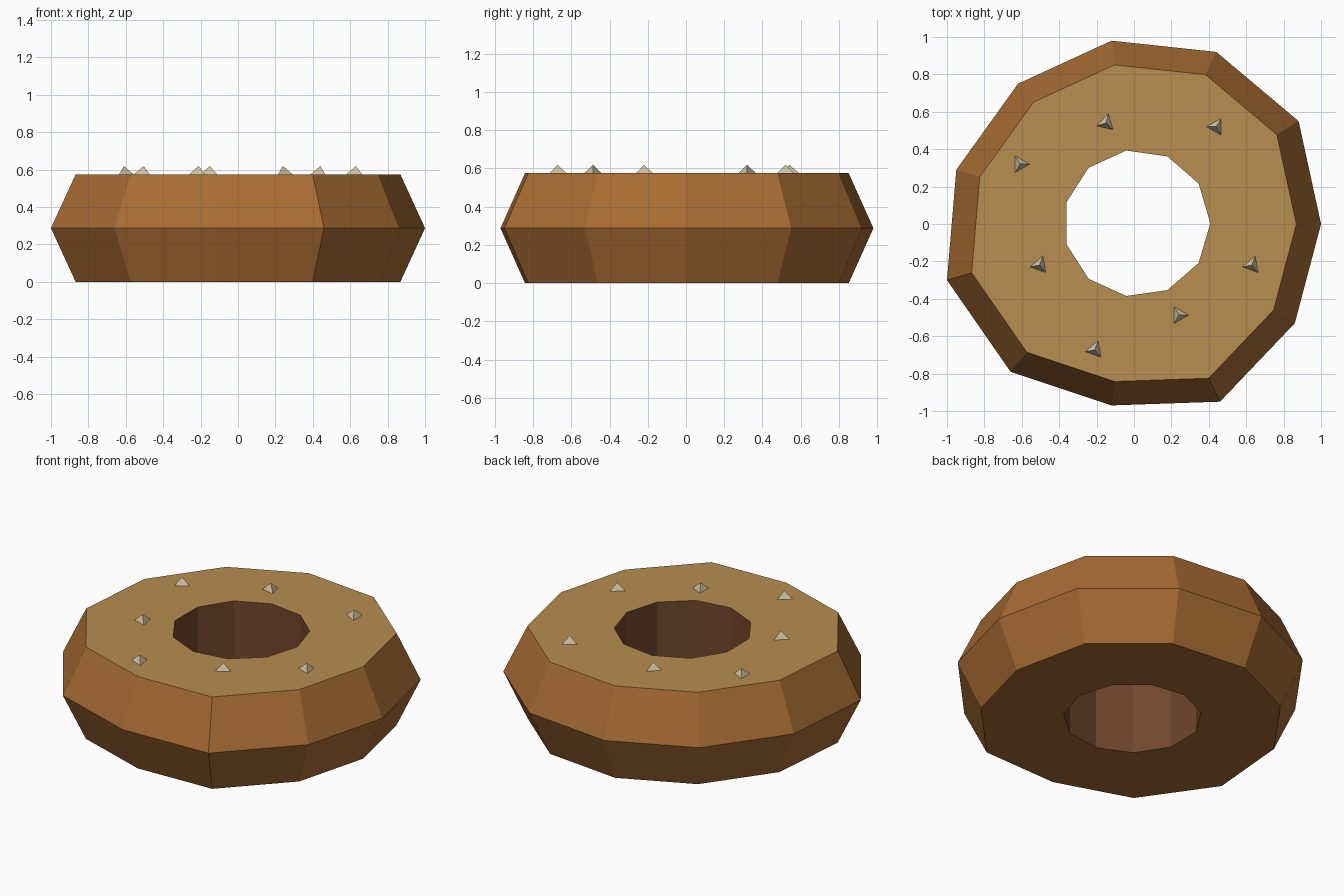
import bpy, bmesh
from math import cos, sin, tau, radians

cube = bpy.data.objects.get("Cube")
if cube:
    bpy.data.objects.remove(cube, do_unlink=True)


def srgb(r, g, b):
    return tuple(((c / 255 + 0.055) / 1.055) ** 2.4 for c in (r, g, b)) + (1.0,)


def material(name, color):
    m = bpy.data.materials.new(name)
    m.use_nodes = True
    m.diffuse_color = color
    bsdf = m.node_tree.nodes["Principled BSDF"]
    bsdf.inputs["Base Color"].default_value = color
    bsdf.inputs["Roughness"].default_value = 0.9
    return m


crust = material("crust brown", srgb(168, 108, 51))
glaze = material("top tan", srgb(183, 142, 80))
core = material("hole dark brown", srgb(114, 71, 44))
pale = material("chip cream", srgb(205, 192, 162))


def add_object(name, bm, mats):
    bmesh.ops.recalc_face_normals(bm, faces=bm.faces)
    mesh = bpy.data.meshes.new(name)
    bm.to_mesh(mesh)
    bm.free()
    for m in mats:
        mesh.materials.append(m)
    obj = bpy.data.objects.new(name, mesh)
    bpy.context.collection.objects.link(obj)
    return obj


# Ring body: uneven eleven-sided rim, even eleven-sided hole
HEIGHT = 0.575
SIDES = 11
rim = [(1, 0), (.88, .55), (.44, .92), (-.12, .98), (-.62, .75), (-.95, .29),
       (-1, -.3), (-.66, -.79), (-.12, -.97), (.46, -.95), (.86, -.53)]
hole = [(0.015 + 0.393 * cos(i * tau / SIDES), 0.004 + 0.393 * sin(i * tau / SIDES))
        for i in range(SIDES)]

bm = bmesh.new()


def loop(points, scale, z):
    return [bm.verts.new((x * scale, y * scale, z)) for x, y in points]


loops = [loop(rim, 0.868, 0), loop(rim, 1, HEIGHT / 2), loop(rim, 0.868, HEIGHT),
         loop(hole, 1, HEIGHT), loop(hole, 1, 0)]
# Bands in order: lower side, upper side, top, hole wall, underside
for k, slot in enumerate((0, 0, 1, 2, 0)):
    a, b = loops[k], loops[(k + 1) % len(loops)]
    for i in range(SIDES):
        j = (i + 1) % SIDES
        bm.faces.new((a[i], a[j], b[j], b[i])).material_index = slot
add_object("ring_body", bm, (crust, glaze, core))

# Three-sided chips scattered on the top: x, y, turn in degrees
chips = [(-.15, .54, 197), (.44, .52, 180), (-.61, .32, 0), (-.505, -.22, 190),
         (.63, -.22, 190), (.24, -.487, 0), (-.21, -.673, 190)]
for n, (x, y, turn) in enumerate(chips, 1):
    bm = bmesh.new()
    base = []
    for i in range(3):
        a = radians(turn) + i * tau / 3
        base.append(bm.verts.new((0.052 * cos(a), 0.052 * sin(a), 0)))
    tip = bm.verts.new((0, 0, 0.044))
    bm.faces.new(base)
    for i in range(3):
        bm.faces.new((base[i], base[(i + 1) % 3], tip))
    chip = add_object(f"chip_{n}", bm, (pale,))
    chip.location = (x, y, HEIGHT)
